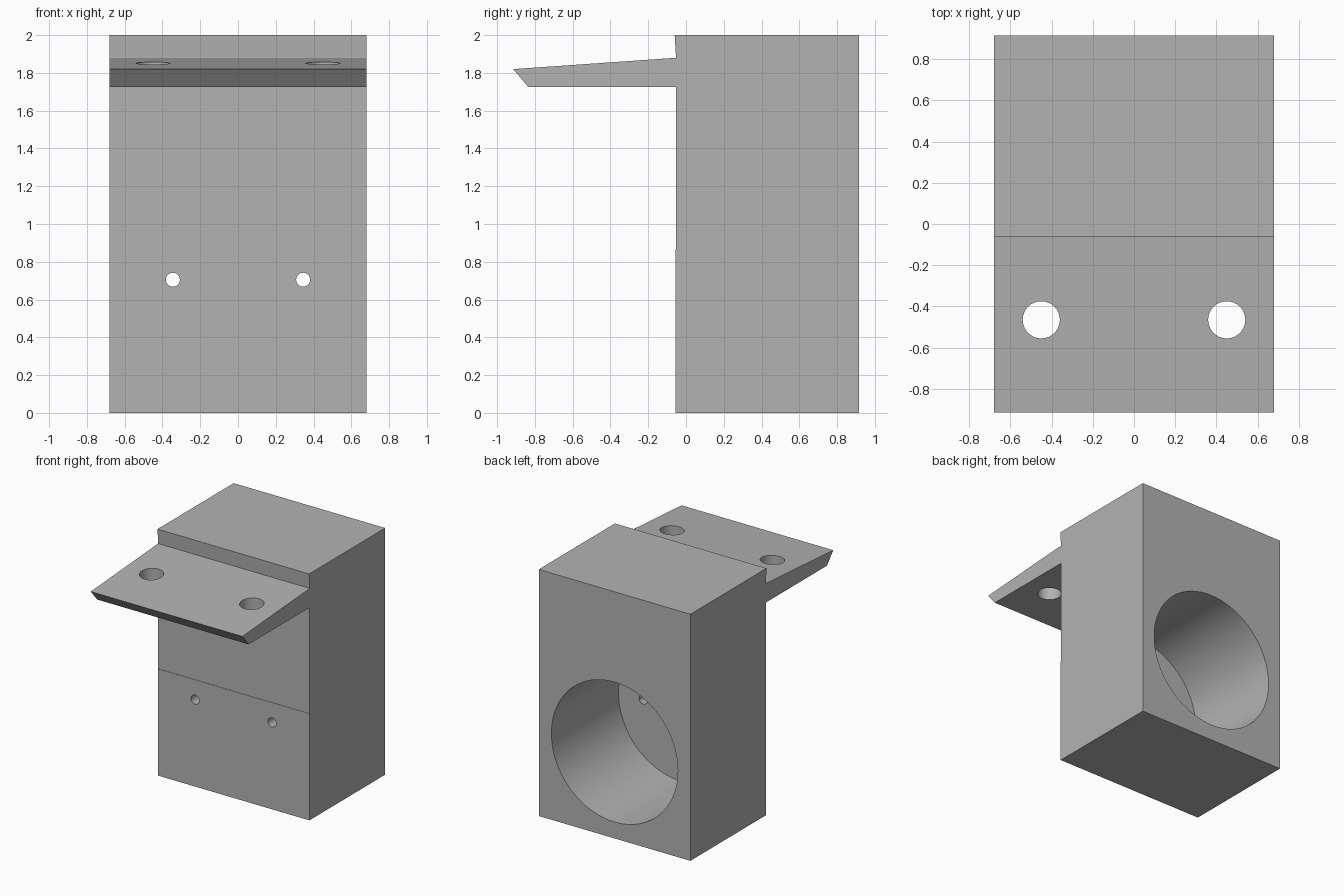
import bpy
import bmesh
import math

cube = bpy.data.objects.get("Cube")
if cube:
    bpy.data.objects.remove(cube, do_unlink=True)

HALF_WIDTH = 0.68

# Single grey finish
grey = bpy.data.materials.new("plain grey")
grey.use_nodes = True
colour = (0.45, 0.45, 0.45, 1)
grey.diffuse_color = colour
grey.node_tree.nodes["Principled BSDF"].inputs["Base Color"].default_value = colour


def extrude_profile(name, profile):
    """Extrude a (y, z) outline across the full width."""
    bm = bmesh.new()
    face = bm.faces.new([bm.verts.new((-HALF_WIDTH, y, z)) for y, z in profile])
    side = bmesh.ops.extrude_face_region(bm, geom=[face])["geom"]
    moved = [v for v in side if isinstance(v, bmesh.types.BMVert)]
    bmesh.ops.translate(bm, verts=moved, vec=(2 * HALF_WIDTH, 0, 0))
    bmesh.ops.recalc_face_normals(bm, faces=bm.faces)
    mesh = bpy.data.meshes.new(name)
    bm.to_mesh(mesh)
    bm.free()
    obj = bpy.data.objects.new(name, mesh)
    bpy.context.collection.objects.link(obj)
    mesh.materials.append(grey)
    return obj


def drill(target, name, centre, radius, depth, rotation=(0, 0, 0), sides=64):
    """Cut a round hole, then remove the cutter."""
    bpy.ops.mesh.primitive_cylinder_add(vertices=sides, radius=radius, depth=depth,
                                        location=centre, rotation=rotation)
    cutter = bpy.context.object
    cutter.name = name
    cutter.hide_render = True
    cutter.data.materials.append(grey)
    mod = target.modifiers.new(name, "BOOLEAN")
    mod.operation = "DIFFERENCE"
    mod.solver = "EXACT"
    mod.object = cutter
    bpy.ops.object.select_all(action="DESELECT")
    bpy.context.view_layer.objects.active = target
    target.select_set(True)
    bpy.ops.object.modifier_apply(modifier=mod.name)
    bpy.data.objects.remove(cutter, do_unlink=True)


# Block with its wedge-shaped front flange, as one outline
housing = extrude_profile("housing_with_flange", [
    (0.915, 0), (0.915, 2), (-0.06, 2), (-0.053, 1.88),
    (-0.915, 1.82), (-0.835, 1.725), (-0.053, 1.725),
    (-0.053, 0.865), (-0.056, 0.865), (-0.056, 0),
])

# Large blind bore from the back
along_y = (math.pi / 2, 0, 0)
drill(housing, "bore_cutter", (0, 0.555, 0.7), 0.567, 1.0, along_y, 96)

# Paired flange bolt holes and small holes into the bore
for side in (-1, 1):
    drill(housing, "bolt_hole_cutter", (side * 0.45, -0.465, 1.8), 0.09, 0.5)
    drill(housing, "pin_hole_cutter", (side * 0.345, 0, 0.705), 0.037, 0.4, along_y, 32)

bpy.ops.object.shade_smooth_by_angle(angle=math.radians(30))
